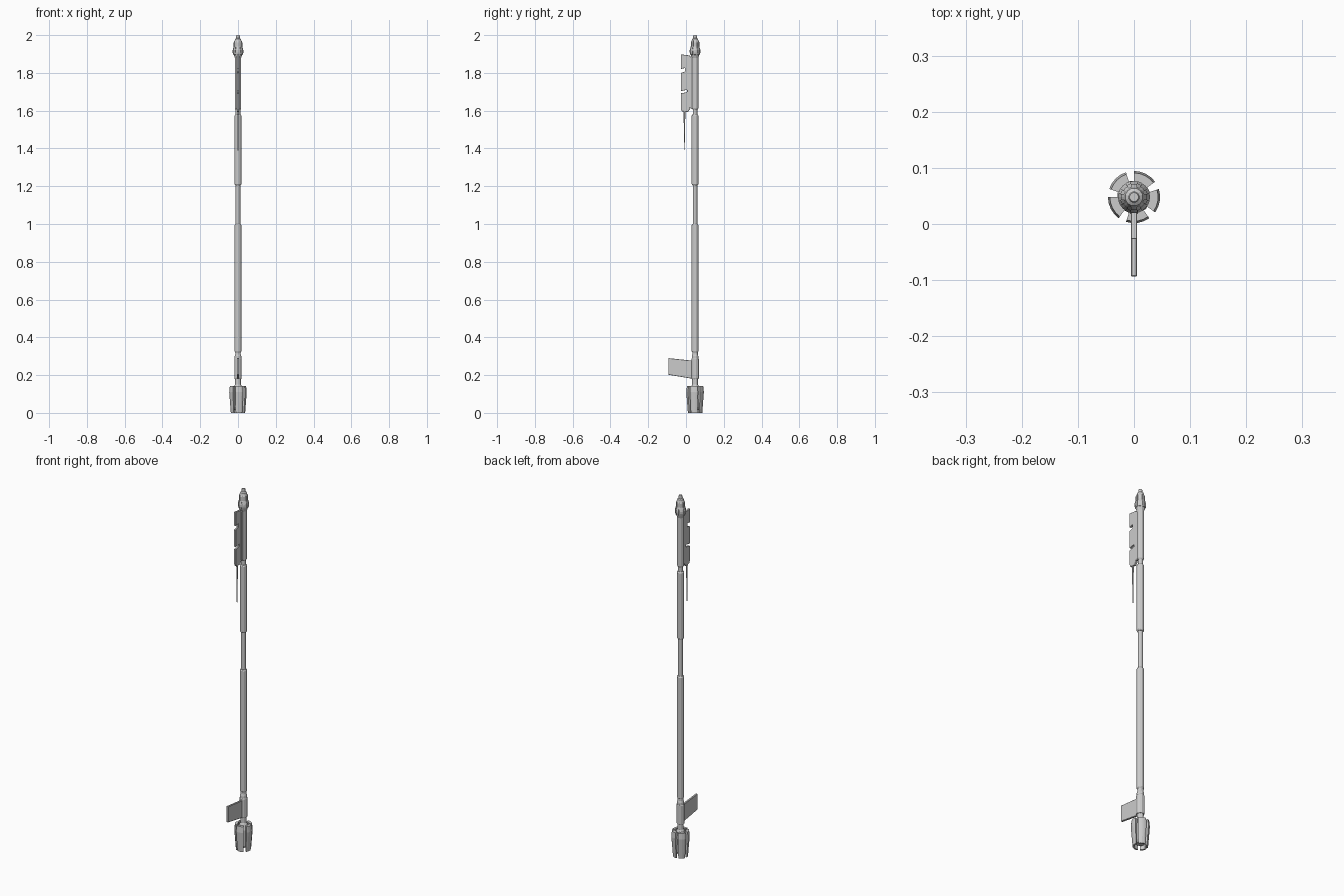
import bpy, bmesh
from math import sin, cos, radians, pi

if "Cube" in bpy.data.objects:
    bpy.data.objects.remove(bpy.data.objects["Cube"])

CY = 0.048  # staff axis sits slightly behind the origin


def finish(name, bm):
    bmesh.ops.recalc_face_normals(bm, faces=bm.faces)
    me = bpy.data.meshes.new(name)
    bm.to_mesh(me)
    bm.free()
    ob = bpy.data.objects.new(name, me)
    bpy.context.collection.objects.link(ob)
    return ob


def lathe(name, profile, sides=12):
    """Closed solid of revolution from (radius, z) pairs."""
    bm = bmesh.new()
    rings = []
    for r, z in profile:
        rings.append([bm.verts.new((r * cos(2 * pi * (i + .5) / sides),
                                    CY + r * sin(2 * pi * (i + .5) / sides), z))
                      for i in range(sides)])
    for a, b in zip(rings, rings[1:]):
        for i in range(sides):
            j = (i + 1) % sides
            bm.faces.new((a[i], a[j], b[j], b[i]))
    bm.faces.new(rings[0])
    bm.faces.new(rings[-1])
    return finish(name, bm)


def tube(name, r, z0, z1, c=0.004):
    """Shaft section with chamfered ends."""
    return lathe(name, [(r - c, z0), (r, z0 + c * 1.5), (r, z1 - c * 1.5), (r - c, z1)])


def plate(name, outline, thick, bevel=0.0015):
    """Flat plate from a (y, z) outline, centred on x = 0."""
    bm = bmesh.new()
    f = bm.faces.new([bm.verts.new((-thick / 2, y, z)) for y, z in outline])
    ext = bmesh.ops.extrude_face_region(bm, geom=[f])
    bmesh.ops.translate(bm, vec=(thick, 0, 0),
                        verts=[v for v in ext['geom'] if isinstance(v, bmesh.types.BMVert)])
    ob = finish(name, bm)
    if bevel:
        m = ob.modifiers.new("edge", 'BEVEL')
        m.width, m.segments = bevel, 1
    return ob


def petal(name, profile, a0, a1, steps=4):
    """Arc-shaped segment sweeping a closed (radius, z) section."""
    bm = bmesh.new()
    rings = []
    for s in range(steps + 1):
        a = radians(a0 + (a1 - a0) * s / steps)
        rings.append([bm.verts.new((r * cos(a), CY + r * sin(a), z)) for r, z in profile])
    n = len(profile)
    for a, b in zip(rings, rings[1:]):
        for i in range(n):
            bm.faces.new((a[i], a[(i + 1) % n], b[(i + 1) % n], b[i]))
    bm.faces.new(rings[0])
    bm.faces.new(rings[-1])
    return finish(name, bm)


# Shaft: thin core with thicker grips
lathe("core_rod", [(0.0125, 0.03), (0.0125, 1.9)])
lathe("lower_neck", [(0.018, 0.27), (0.018, 0.30), (0.015, 0.31), (0.015, 0.325)])
tube("lower_grip", 0.0185, 0.32, 1.0)
tube("upper_grip", 0.0185, 1.205, 1.58)
tube("head_sleeve", 0.0175, 1.605, 1.895)
tube("fin_collar", 0.0205, 0.18, 0.287, 0.002)

# Foot: hub with five petals
lathe("foot_hub", [(0.020, 0.015), (0.028, 0.03), (0.030, 0.115),
                   (0.022, 0.138), (0.016, 0.15), (0.016, 0.182)])
section = [(0.030, 0.0), (0.038, 0.0), (0.0465, 0.11), (0.043, 0.142), (0.028, 0.142), (0.028, 0.11)]
for k in range(5):
    petal("foot_petal_%d" % (k + 1), section, 36 + 72 * k, 90 + 72 * k)

# Lower fin with a raised strip on each face
plate("fin", [(0.04, 0.18), (0.02, 0.183), (-0.0935, 0.202), (-0.0935, 0.29), (0.02, 0.278), (0.04, 0.278)], 0.011)

# Upper blade: notched edge, with a spine against the sleeve
plate("blade", [(0.022, 1.61), (0.010, 1.593), (-0.022, 1.597), (-0.027, 1.61), (-0.027, 1.692),
                (0.006, 1.698), (0.006, 1.71), (-0.027, 1.704), (-0.027, 1.80), (-0.006, 1.806),
                (-0.006, 1.826), (-0.027, 1.82), (-0.027, 1.898), (0.022, 1.892)], 0.011, 0.001)
plate("blade_spine", [(0.018, 1.615), (0.040, 1.605), (0.040, 1.89), (0.018, 1.885)], 0.015)
plate("blade_spike", [(-0.013, 1.60), (-0.0095, 1.39), (-0.0075, 1.39), (-0.003, 1.60)], 0.005, 0.001)

# Tip: flared collar, stepped nozzle and ring of studs
lathe("tip_collar", [(0.016, 1.875), (0.024, 1.898), (0.025, 1.925), (0.019, 1.94),
                     (0.019, 1.968), (0.016, 1.98), (0.010, 1.984), (0.010, 1.996), (0.008, 2.0)])
stud = [(0.018, 1.893), (0.0255, 1.897), (0.0285, 1.908), (0.0285, 1.920), (0.0225, 1.94), (0.0225, 1.962), (0.018, 1.972)]
for k in range(8):
    petal("tip_stud_%d" % (k + 1), stud, 45 * k - 14, 45 * k + 14, 2)
